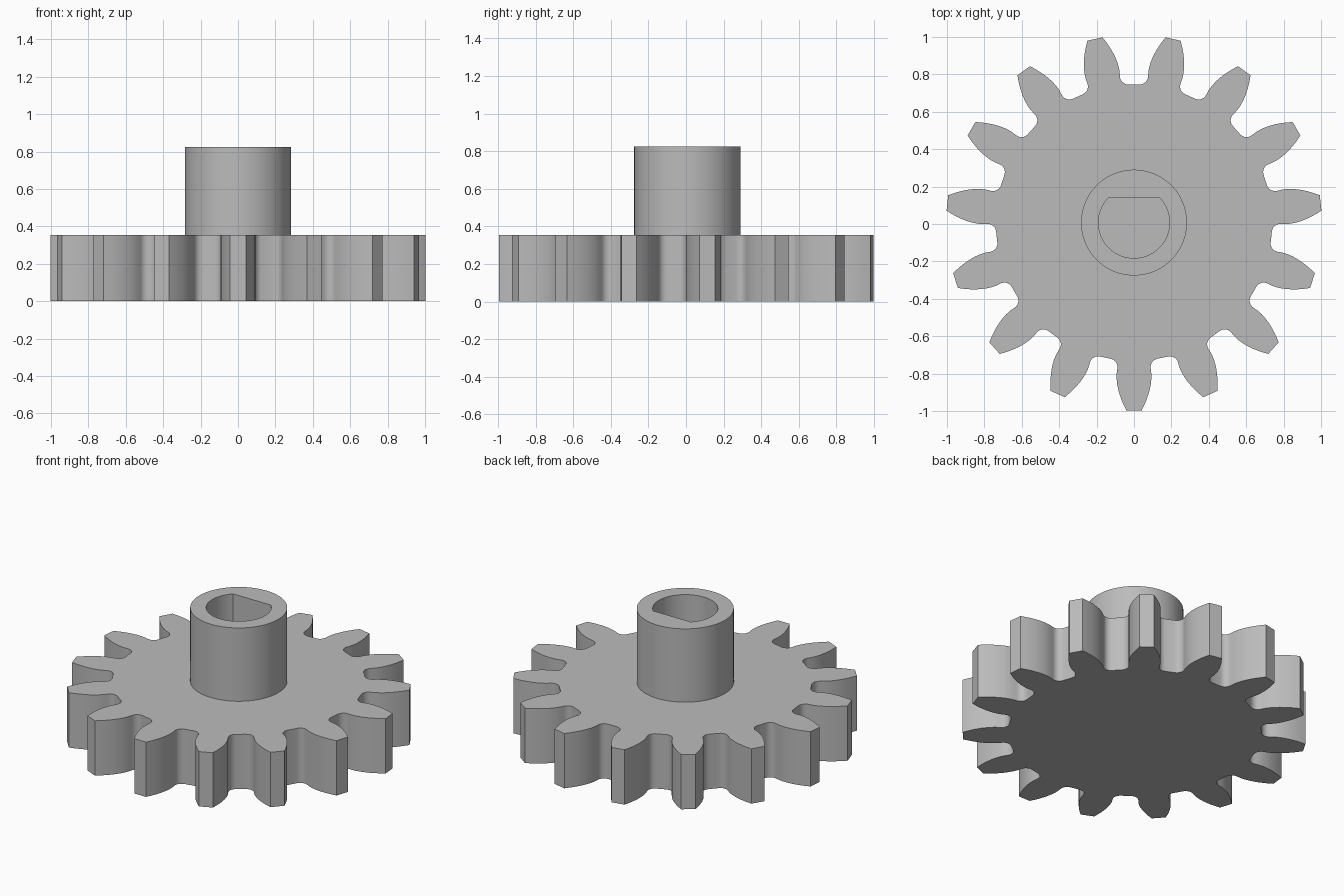
import bpy, bmesh, math

if "Cube" in bpy.data.objects:
    bpy.data.objects.remove(bpy.data.objects["Cube"])

TEETH = 15
CY = 0.0075            # gear axis sits slightly behind the origin
GEAR_H, HUB_H = 0.353, 0.825
HUB_R, BORE_R, FLAT_Y = 0.283, 0.19, 0.135

grey = bpy.data.materials.new("plain grey")
grey.diffuse_color = (0.5, 0.5, 0.5, 1)
grey.use_nodes = True
grey.node_tree.nodes["Principled BSDF"].inputs["Base Color"].default_value = grey.diffuse_color


def finish(bm, name):
    bmesh.ops.recalc_face_normals(bm, faces=bm.faces)
    mesh = bpy.data.meshes.new(name)
    bm.to_mesh(mesh)
    bm.free()
    obj = bpy.data.objects.new(name, mesh)
    obj.location.y = CY
    mesh.materials.append(grey)
    bpy.context.collection.objects.link(obj)
    bpy.ops.object.select_all(action='DESELECT')
    bpy.context.view_layer.objects.active = obj
    obj.select_set(True)
    bpy.ops.object.shade_smooth_by_angle(angle=math.radians(30))
    return obj


def loop(bm, pts, z):
    return [bm.verts.new((x, y, z)) for x, y in pts]


def walls(bm, low, high):
    n = len(low)
    for i in range(n):
        j = (i + 1) % n
        bm.faces.new((low[i], low[j], high[j], high[i]))


# Half of one gap between teeth: rounded root, then curved flank out to the tip
root, fillet = 0.738, 0.045
half = [(0.0, root)]
for k in range(7):
    a = math.radians(15 * k)
    half.append((0.03 + fillet * math.sin(a), root + fillet * (1 - math.cos(a))))
for k in range(1, 9):
    t = k / 8
    half.append((0.075 + 0.093 * t ** 1.8, 0.785 + 0.205 * t))
gap = [(-x, y) for x, y in reversed(half[1:])] + half

# Gear wheel: the gap repeated round the axis, straight tips between gaps
outline = []
for i in range(TEETH):
    a = -2 * math.pi * i / TEETH
    c, s = math.cos(a), math.sin(a)
    outline += [(x * c - y * s, x * s + y * c) for x, y in gap]
bm = bmesh.new()
low, high = loop(bm, outline, 0), loop(bm, outline, GEAR_H)
walls(bm, low, high)
bm.faces.new(low)
bm.faces.new(high)
finish(bm, "gear_wheel")

# Hub: round collar with a D-shaped shaft socket, closed below by the wheel
N = 96
circle = [(HUB_R * math.cos(2 * math.pi * i / N), HUB_R * math.sin(2 * math.pi * i / N))
          for i in range(N)]
start = math.pi - math.asin(FLAT_Y / BORE_R)
sweep = math.pi + 2 * math.asin(FLAT_Y / BORE_R)
socket = [(BORE_R * math.cos(start + sweep * i / 64), BORE_R * math.sin(start + sweep * i / 64))
          for i in range(65)]
bm = bmesh.new()
rims = []
for pts in (circle, socket):
    low, high = loop(bm, pts, GEAR_H), loop(bm, pts, HUB_H)
    walls(bm, low, high)
    rims += [bm.edges.get((high[i], high[i - 1])) for i in range(len(high))]
bmesh.ops.triangle_fill(bm, edges=rims, use_beauty=True, normal=(0, 0, 1))
hub = finish(bm, "hub")

# Socket walls must face the axis, outer wall and rim must face outward
bm = bmesh.new()
bm.from_mesh(hub.data)
for f in bm.faces:
    c = f.calc_center_median()
    if abs(f.normal.z) > 0.5:
        wrong = f.normal.z < 0
    else:
        outward = f.normal.x * c.x + f.normal.y * c.y > 0
        wrong = outward != (math.hypot(c.x, c.y) > (HUB_R + BORE_R) / 2)
    if wrong:
        f.normal_flip()
bm.to_mesh(hub.data)
bm.free()
